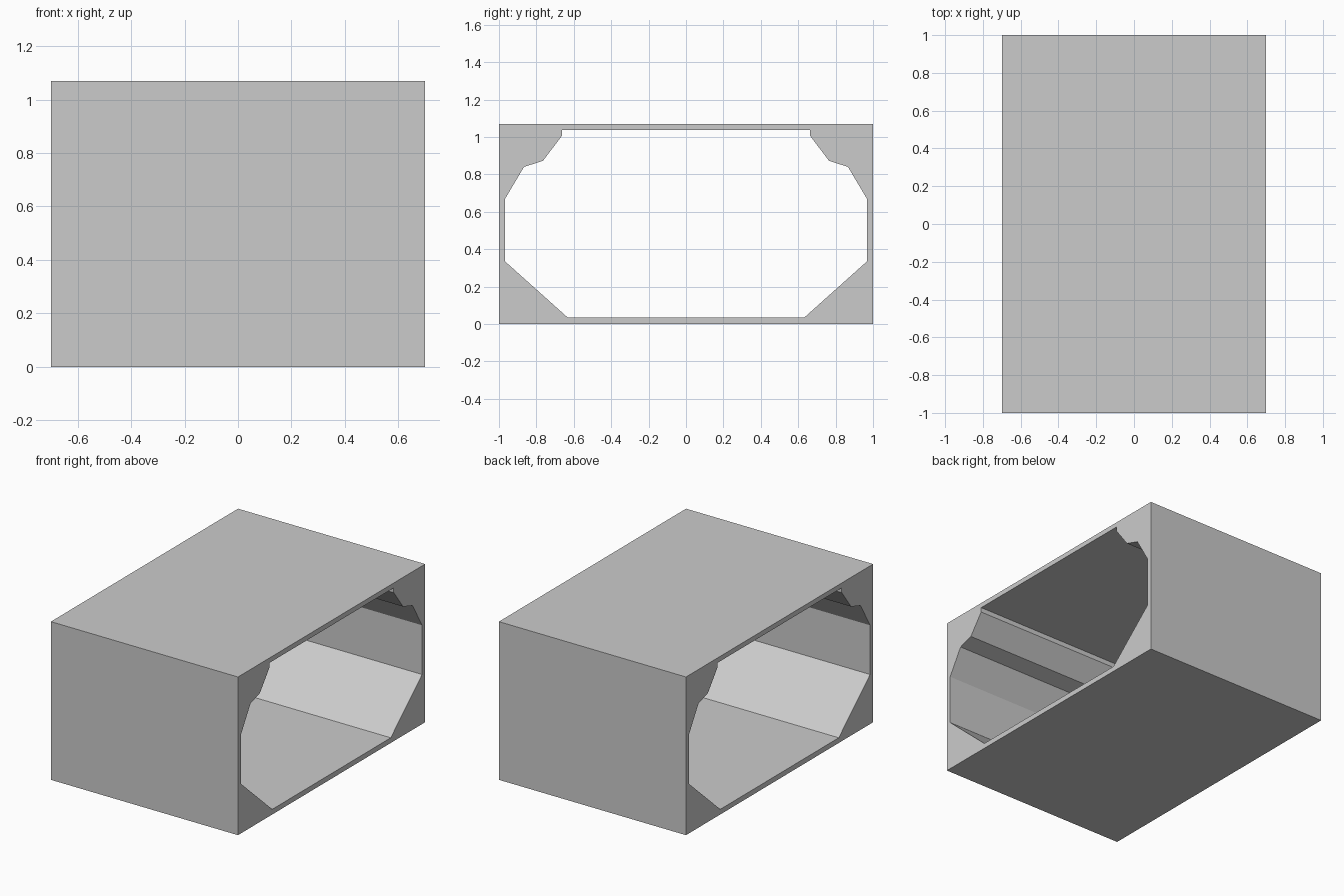
import bpy, bmesh
from mathutils import Vector

if "Cube" in bpy.data.objects:
    bpy.data.objects.remove(bpy.data.objects["Cube"])

LENGTH, HALF_W, HEIGHT = 1.4, 1.0, 1.07

# Right half of the tunnel opening (y, z), bottom to top
half = [(0.633, 0.035), (0.968, 0.335), (0.968, 0.668), (0.866, 0.84),
        (0.765, 0.872), (0.664, 1.005), (0.664, 1.037)]
opening = half + [(-y, z) for y, z in reversed(half)]
outline = [(HALF_W, 0), (HALF_W, HEIGHT), (-HALF_W, HEIGHT), (-HALF_W, 0)]

bm = bmesh.new()


def add_loop(points):
    """Closed loop of edges in the end plane."""
    vs = [bm.verts.new((-LENGTH / 2, y, z)) for y, z in points]
    return [bm.edges.new((a, b)) for a, b in zip(vs, vs[1:] + vs[:1])]


# End face with the opening cut out, then extruded along x
edges = add_loop(outline) + add_loop(opening)
bmesh.ops.triangle_fill(bm, edges=edges, use_beauty=True, normal=Vector((-1, 0, 0)))
ext = bmesh.ops.extrude_face_region(bm, geom=bm.faces[:], use_keep_orig=True)
bmesh.ops.translate(bm, vec=(LENGTH, 0, 0),
                    verts=[g for g in ext["geom"] if isinstance(g, bmesh.types.BMVert)])
bmesh.ops.recalc_face_normals(bm, faces=bm.faces[:])

mesh = bpy.data.meshes.new("tunnel_section")
bm.to_mesh(mesh)
bm.free()
bpy.context.collection.objects.link(bpy.data.objects.new("tunnel_section", mesh))
